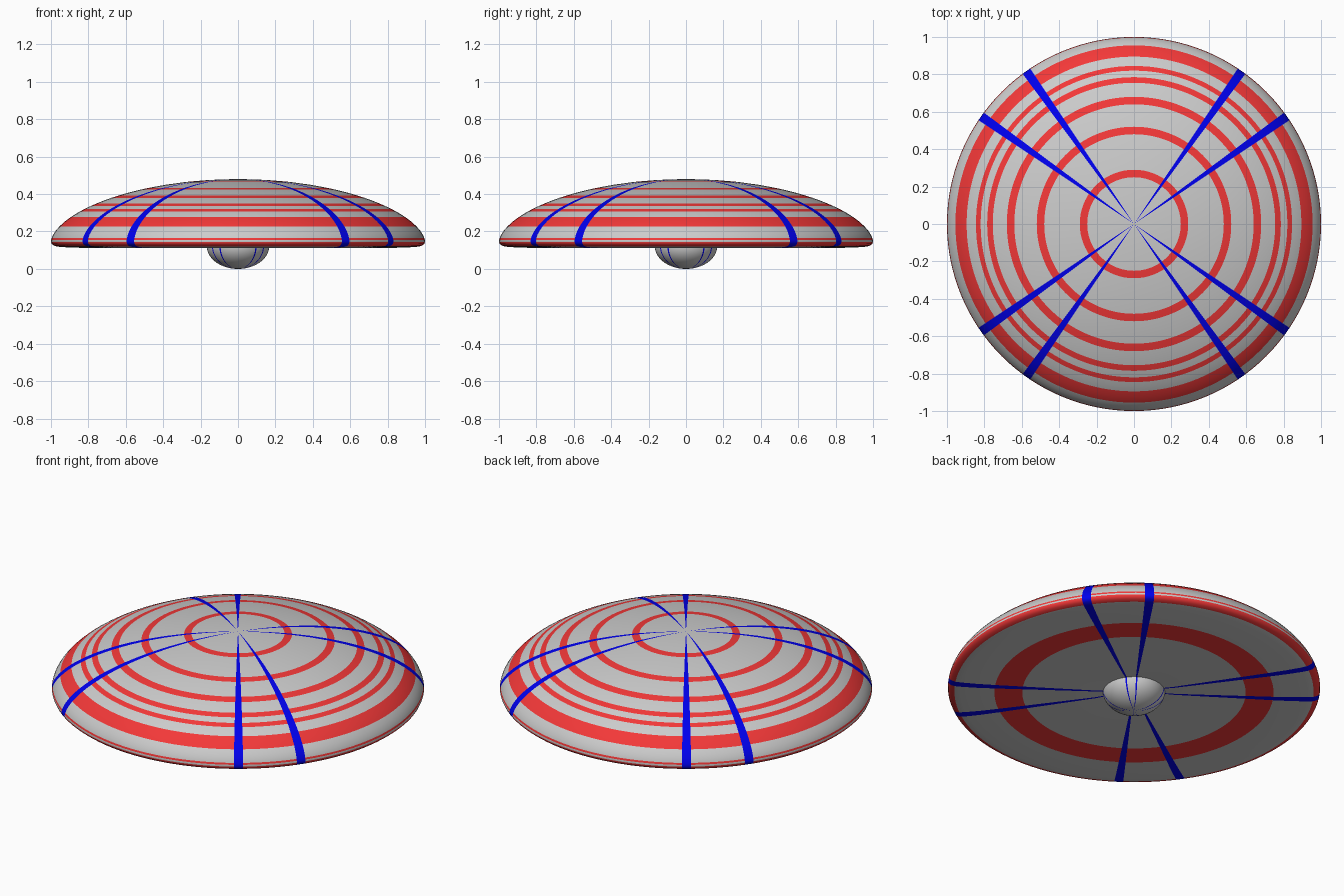
import bpy, bmesh
from math import sin, cos, pi

if "Cube" in bpy.data.objects:
    bpy.data.objects.remove(bpy.data.objects["Cube"])

SIDES = 128
STRIPES = (12, 19)          # striped segments within each quarter turn
GREY, RED, BLUE = 0, 1, 2


def material(name, color):
    m = bpy.data.materials.new(name)
    m.diffuse_color = color
    m.use_nodes = True
    m.node_tree.nodes["Principled BSDF"].inputs["Base Color"].default_value = m.diffuse_color
    return m


MATS = [material("grey", (0.8, 0.8, 0.8, 1)),
        material("ring_red", (0.9, 0.04, 0.04, 1)),
        material("stripe_blue", (0.0, 0.0, 0.85, 1))]


def lathe(name, rows):
    """Revolve (radius, z, colour) rows; each colour fills the band leading to its row."""
    bm = bmesh.new()
    rings = []
    for r, z, _ in rows:
        if r < 1e-6:
            rings.append([bm.verts.new((0, 0, z))] * SIDES)
        else:
            rings.append([bm.verts.new((r * cos(2 * pi * i / SIDES),
                                        r * sin(2 * pi * i / SIDES), z))
                          for i in range(SIDES)])
    for k in range(1, len(rows)):
        a, b = rings[k - 1], rings[k]
        for i in range(SIDES):
            j = (i + 1) % SIDES
            corners = list(dict.fromkeys((a[i], b[i], b[j], a[j])))
            face = bm.faces.new(corners)
            face.smooth = True
            striped = i % (SIDES // 4) in STRIPES
            face.material_index = BLUE if striped else rows[k][2]
    mesh = bpy.data.meshes.new(name)
    bm.to_mesh(mesh)
    bm.free()
    for m in MATS:
        mesh.materials.append(m)
    obj = bpy.data.objects.new(name, mesh)
    bpy.context.collection.objects.link(obj)
    return obj


# Saucer hull: domed top, rounded rim, nearly flat underside
def top_z(r):
    return 0.145 + 0.335 * (1 - r * r) ** 0.58


top_bands = [(0, GREY), (0.08, GREY), (0.16, GREY), (0.25, GREY), (0.29, RED),
             (0.39, GREY), (0.48, GREY), (0.52, RED), (0.58, GREY), (0.64, GREY),
             (0.68, RED), (0.72, GREY), (0.755, GREY), (0.785, RED), (0.82, GREY),
             (0.845, RED), (0.87, GREY), (0.895, GREY), (0.925, RED), (0.955, RED),
             (0.975, GREY), (0.988, GREY), (0.996, GREY), (0.9988, RED)]
hull = [(r, top_z(r), c) for r, c in top_bands]
hull += [(1.0, 0.145, GREY), (0.996, 0.134, RED), (0.985, 0.125, RED),
         (0.965, 0.119, RED), (0.93, 0.116, GREY), (0.85, 0.113, GREY),
         (0.75, 0.112, GREY), (0.6, 0.112, RED), (0.4, 0.112, GREY),
         (0.22, 0.112, GREY), (0.16, 0.115, GREY)]
lathe("saucer_hull", hull)

# Small dome bulging from the underside
N = 14
dome = [(0.167 * cos(t), 0.122 - 0.122 * sin(t), GREY)
        for t in (pi / 2 * k / N for k in range(N))]
dome.append((0, 0, GREY))
lathe("belly_dome", dome)
